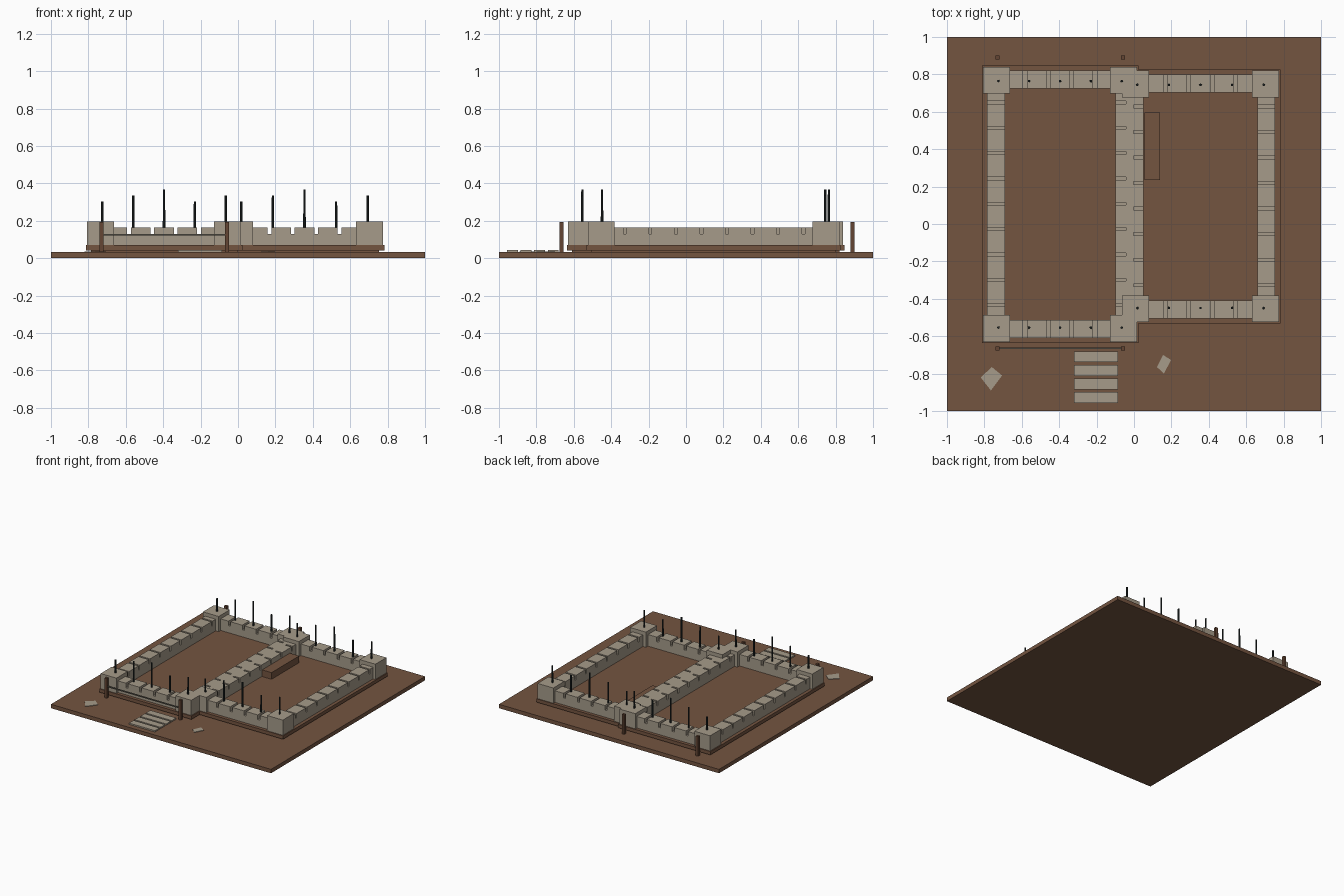
import bpy
import bmesh

cube = bpy.data.objects.get("Cube")
if cube:
    bpy.data.objects.remove(cube, do_unlink=True)


def material(name, rgb):
    m = bpy.data.materials.new(name)
    m.use_nodes = True
    m.diffuse_color = (*rgb, 1)
    m.node_tree.nodes["Principled BSDF"].inputs["Base Color"].default_value = (*rgb, 1)
    return m


EARTH = material("earth brown", (0.174, 0.089, 0.051))
TIMBER = material("timber brown", (0.125, 0.06, 0.034))
STONE = material("pale stone", (0.38, 0.33, 0.255))
IRON = material("dark iron", (0.017, 0.023, 0.023))
RAIL = material("weathered grey", (0.14, 0.13, 0.1))


def finish(name, bm, mat):
    bmesh.ops.recalc_face_normals(bm, faces=bm.faces[:])
    mesh = bpy.data.meshes.new(name)
    bm.to_mesh(mesh)
    bm.free()
    mesh.materials.append(mat)
    obj = bpy.data.objects.new(name, mesh)
    bpy.context.collection.objects.link(obj)
    return obj


def prism(name, points, offset, mat):
    """Extrude a closed outline of 3D points along an offset."""
    bm = bmesh.new()
    face = bm.faces.new([bm.verts.new(p) for p in points])
    ext = bmesh.ops.extrude_face_region(bm, geom=[face])
    moved = [v for v in ext["geom"] if isinstance(v, bmesh.types.BMVert)]
    bmesh.ops.translate(bm, vec=offset, verts=moved)
    return finish(name, bm, mat)


def box(name, x0, x1, y0, y1, z0, z1, mat):
    outline = [(x0, y0, z0), (x1, y0, z0), (x1, y1, z0), (x0, y1, z0)]
    return prism(name, outline, (0, 0, z1 - z0), mat)


def pole(name, x, y, z0, z1):
    bm = bmesh.new()
    bmesh.ops.create_cone(bm, cap_ends=True, segments=8, radius1=0.007,
                          radius2=0.006, depth=z1 - z0)
    bmesh.ops.translate(bm, vec=(x, y, (z0 + z1) / 2), verts=bm.verts[:])
    finish(name, bm, IRON)


FLOOR, NOTCH, WALL, TOWER = 0.07, 0.128, 0.165, 0.195
THICK = 0.096


def notched_wall(name, along_x, start, end, across, gaps, gap_width):
    """Wall whose top edge is cut by evenly spaced notches."""
    outline = [(start, FLOOR), (start, WALL)]
    for g in gaps:
        a, b = g - gap_width / 2, g + gap_width / 2
        outline += [(a, WALL), (a, NOTCH), (b, NOTCH), (b, WALL)]
    outline += [(end, WALL), (end, FLOOR)]
    side = across - THICK / 2
    if along_x:
        prism(name, [(s, side, z) for s, z in outline], (0, THICK, 0), STONE)
    else:
        prism(name, [(side, s, z) for s, z in outline], (THICK, 0, 0), STONE)


def spaced(centre, count, step):
    return [centre + (i - (count - 1) / 2) * step for i in range(count)]


def wing(label, x0, x1, y0, y1, side_gaps, step):
    cx, cy = (x0 + x1) / 2, (y0 + y1) / 2
    size, inset = 0.143, 0.068
    # Stepped foundation, also the courtyard floor
    e = 0.007
    box(label + "_footing", x0 + .02, x1 - .02, y0 + .02, y1 - .02, 0.03, 0.042, EARTH)
    box(label + "_foundation", x0 - e, x1 + e, y0 - e, y1 + e, 0.042, FLOOR, EARTH)
    # Corner towers
    for sx, tx in (("right", x0), ("left", x1 - size)):
        for sy, ty in (("front", y0), ("back", y1 - size)):
            box(f"{label}_{sy}_{sx}_tower", tx, tx + size, ty, ty + size,
                FLOOR, TOWER, STONE)
    # Notched walls and the poles standing on the front and back ones
    for side, y in (("front", y0 + inset), ("back", y1 - inset)):
        notched_wall(f"{label}_{side}_wall", True, x0 + inset, x1 - inset, y,
                     spaced(cx, 4, 0.125), 0.02)
        half = (x1 - x0) / 2 - 0.0815
        py = y + 0.008 * (1 if side == "front" else -1)
        for i in range(5):
            base = TOWER if i in (0, 4) else WALL
            pole(f"{label}_{side}_pole_{i + 1}", cx + (i - 2) * half / 2, py,
                 base, (0.302, 0.334, 0.366)[i % 3])
    for side, x in (("right", x0 + inset), ("left", x1 - inset)):
        notched_wall(f"{label}_{side}_wall", False, y0 + inset, y1 - inset, x,
                     spaced(cy + 0.003, side_gaps, step), 0.015)


# Ground slab
box("ground_slab", -1, 1, -1, 1, 0, 0.032, EARTH)

wing("west_wing", -0.807, 0.016, -0.63, 0.84, 9, 0.1355)
wing("east_wing", -0.064, 0.775, -0.525, 0.82, 8, 0.1365)

# Bench against the shared wall
box("bench", 0.055, 0.14, 0.235, 0.595, FLOOR, 0.125, EARTH)

# Gate posts and front rail
for side, y in (("front", -0.665), ("back", 0.89)):
    for x in (-0.73, -0.058):
        box(side + "_post", x - .011, x + .011, y - .011, y + .011, 0.03, 0.193, TIMBER)
box("front_rail", -0.72, -0.068, -0.669, -0.661, 0.121, 0.13, RAIL)

# Paving slabs leading to the front
for i in range(4):
    y = -0.71 - i * 0.0725
    box(f"paving_slab_{i + 1}", -0.32, -0.085, y - 0.029, y + 0.029, 0.03, 0.043, STONE)

# Loose flat stones
for name, pts in (
    ("flat_stone_large", [(-.82, -.82), (-.765, -.89), (-.705, -.81), (-.76, -.765)]),
    ("flat_stone_small", [(.123, -.765), (.16, -.80), (.198, -.727), (.155, -.70)]),
):
    prism(name, [(x, y, 0.03) for x, y in pts], (0, 0, 0.006), STONE)
